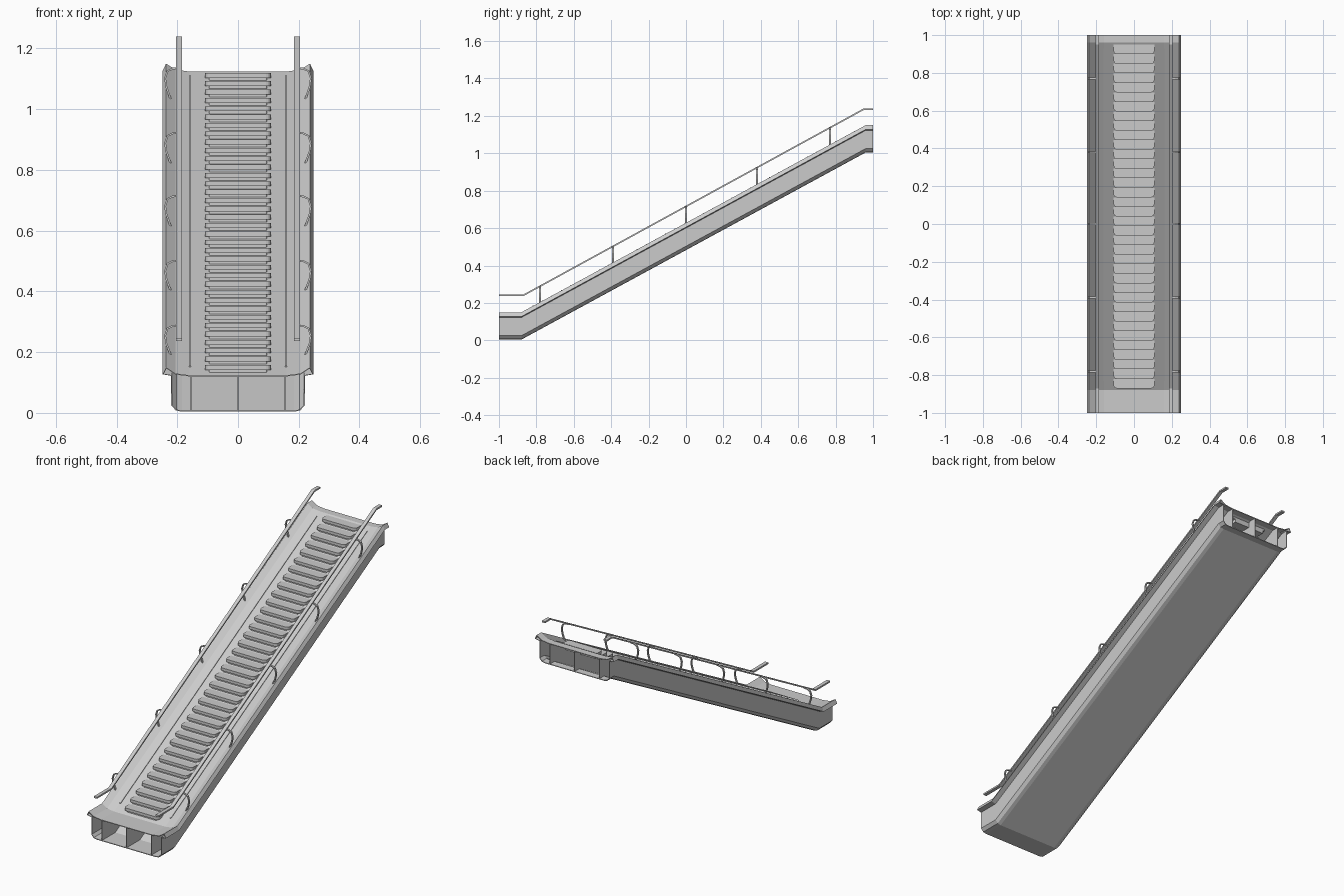
import bpy, bmesh, math
from mathutils import Vector

old = bpy.data.objects.get("Cube")
if old:
    bpy.data.objects.remove(old)

grey = bpy.data.materials.new("light grey metal")
grey.use_nodes = True
grey.diffuse_color = (0.6, 0.6, 0.6, 1)
grey.node_tree.nodes["Principled BSDF"].inputs["Base Color"].default_value = (0.6, 0.6, 0.6, 1)

SLOPE = 1.0 / 1.84
PATH = [(-1, 0), (-0.88, 0), (0.96, 1.0), (1, 1.0)]


def ramp(y):
    return min(max((y + 0.88) * SLOPE, 0), 1.0)


def finish(name, bm):
    bmesh.ops.recalc_face_normals(bm, faces=bm.faces)
    mesh = bpy.data.meshes.new(name)
    bm.to_mesh(mesh)
    bm.free()
    mesh.materials.append(grey)
    obj = bpy.data.objects.new(name, mesh)
    bpy.context.collection.objects.link(obj)
    return obj


def sweep(name, section, path, caps=True):
    """Sweep a closed (x, z) section along a (y, z) path."""
    bm = bmesh.new()
    rings = [[bm.verts.new((x, y, z + h)) for x, h in section] for y, z in path]
    n = len(section)
    for a, b in zip(rings, rings[1:]):
        for i in range(n):
            j = (i + 1) % n
            bm.faces.new((a[i], a[j], b[j], b[i]))
    if caps:
        bm.faces.new(rings[0])
        bm.faces.new(rings[-1])
    return finish(name, bm)


def rect(x0, x1, z0, z1):
    return [(x0, z0), (x1, z0), (x1, z1), (x0, z1)]


# Hollow trough with chamfered underside, flared curbs and open ends
half = [(0.185, 0.004), (0.205, 0.008), (0.22, 0.025), (0.22, 0.122),
        (0.248, 0.127), (0.237, 0.15), (0.205, 0.13), (0.16, 0.124)]
section = half + [(-x, z) for x, z in reversed(half)]
body = sweep("ramp_body", section, PATH, caps=False)
shell = body.modifiers.new("Shell", "SOLIDIFY")
shell.thickness = 0.004
shell.offset = -1

# Lengthwise webs inside the trough
for name, x in (("left_web", 0.155), ("centre_web", 0), ("right_web", -0.155)):
    sweep(name, rect(x - 0.002, x + 0.002, 0.006, 0.122), PATH)

# Narrow guide strips beside the treads
for name, x in (("left_guide_strip", 0.158), ("right_guide_strip", -0.158)):
    sweep(name, rect(x - 0.003, x + 0.003, 0.12, 0.128),
          [(y, ramp(y)) for y in (-0.83, 0.93)])

# Treads: slabs with rounded front corners over a set-back riser
COUNT = 36
PITCH = 1.82 / COUNT


def prism(bm, outline, z0, z1):
    low = [bm.verts.new((x, y, z0)) for x, y in outline]
    high = [bm.verts.new((x, y, z1)) for x, y in outline]
    bm.faces.new(low)
    bm.faces.new(high)
    n = len(outline)
    for i in range(n):
        j = (i + 1) % n
        bm.faces.new((low[i], low[j], high[j], high[i]))


def outline(width, y0, y1, r):
    arc = [(width - r + r * math.cos(a), y0 + r - r * math.sin(a))
           for a in (0, math.pi / 6, math.pi / 3, math.pi / 2)]
    side = [(width, y1)] + arc
    return side + [(-x, y) for x, y in reversed(side)]


bm = bmesh.new()
for i in range(COUNT):
    y = -0.87 + i * PITCH
    top = ramp(y + PITCH) + 0.125
    prism(bm, outline(0.108, y, y + PITCH, 0.016), top - 0.016, top)
    prism(bm, outline(0.095, y + 0.007, y + PITCH, 0.004), top - 0.034, top - 0.016)
finish("treads", bm)

# Handrails and their bowed posts
RAIL = [(-1, 0.245), (-0.87, 0.245), (0.95, 1.24), (1, 1.24)]


def rail_height(y):
    return 0.245 + (y + 0.87) * 0.995 / 1.82


for side, s in (("left", 1), ("right", -1)):
    sweep(side + "_handrail", rect(s * 0.184, s * 0.204, -0.009, 0), RAIL)
    for k, y in enumerate((-0.78, -0.39, 0, 0.38, 0.77)):
        top, foot = rail_height(y) - 0.006, ramp(y) + 0.137
        mid = top - 0.022
        curve = [(0.196, top), (0.215, top - 0.002), (0.232, top - 0.01),
                 (0.24, mid - 0.012), (0.236, (mid + foot) / 2), (0.222, foot)]
        bm = bmesh.new()
        rings = []
        for i, (x, z) in enumerate(curve):
            a, b = curve[max(i - 1, 0)], curve[min(i + 1, len(curve) - 1)]
            normal = Vector((a[1] - b[1], b[0] - a[0])).normalized() * 0.003
            rings.append([bm.verts.new((s * (x + d * normal.x), y + w, z + d * normal.y))
                          for d, w in ((-1, -0.005), (1, -0.005), (1, 0.005), (-1, 0.005))])
        for p, q in zip(rings, rings[1:]):
            for i in range(4):
                j = (i + 1) % 4
                bm.faces.new((p[i], p[j], q[j], q[i]))
        bm.faces.new(rings[0])
        bm.faces.new(rings[-1])
        finish(f"{side}_post_{k + 1}", bm)
